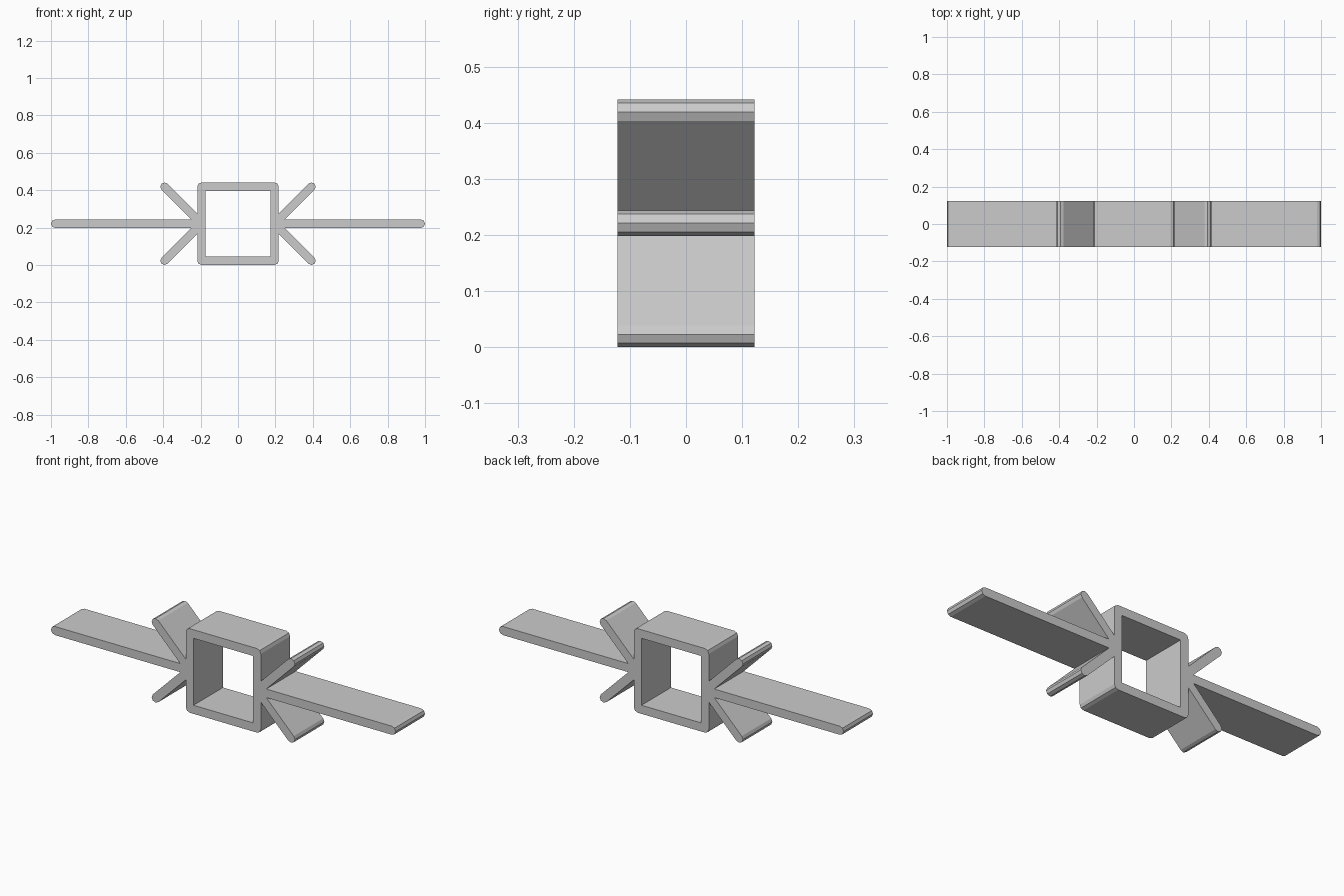
import bpy
from math import sin, cos, radians, sqrt

cube = bpy.data.objects.get("Cube")
if cube:
    bpy.data.objects.remove(cube, do_unlink=True)

HALF = 0.0225      # half thickness of every wall and fin
DEPTH = 0.122      # half depth along y
MID_Z = 0.221      # height of the symmetry plane
WALL_X = 0.195     # centre line of the side walls
WALL_Z = 0.198     # centre line of top and bottom walls, from the middle
TIP_X = 0.393      # centre of the diagonal fin tips

grey = bpy.data.materials.new("light grey")
grey.use_nodes = True
COLOUR = (0.6, 0.6, 0.6, 1)
grey.diffuse_color = COLOUR
grey.node_tree.nodes["Principled BSDF"].inputs["Base Color"].default_value = COLOUR


def arc(cx, cz, start, end):
    """Points of a faceted round, one every 45 degrees."""
    step = 45 if end > start else -45
    return [(cx + HALF * cos(radians(a)), cz + HALF * sin(radians(a)))
            for a in range(start, end + step, step)]


def extrude(name, loops):
    """Solid from closed x-z outlines; inner outlines become holes."""
    curve = bpy.data.curves.new(name + "_outline", "CURVE")
    curve.dimensions = "2D"
    curve.fill_mode = "BOTH"
    curve.extrude = DEPTH
    for loop in loops:
        spline = curve.splines.new("POLY")
        spline.points.add(len(loop) - 1)
        for point, (x, z) in zip(spline.points, loop):
            point.co = (x, z, 0, 1)
        spline.use_cyclic_u = True
    helper = bpy.data.objects.new(name + "_outline", curve)
    bpy.context.collection.objects.link(helper)
    bpy.context.view_layer.update()
    graph = bpy.context.evaluated_depsgraph_get()
    mesh = bpy.data.meshes.new_from_object(helper.evaluated_get(graph))
    bpy.data.objects.remove(helper, do_unlink=True)
    mesh.materials.clear()
    mesh.materials.append(grey)
    for poly in mesh.polygons:
        poly.use_smooth = False
    obj = bpy.data.objects.new(name, mesh)
    obj.rotation_euler.x = radians(90)
    obj.location.z = MID_Z
    bpy.context.collection.objects.link(obj)


# Square frame with rounded outer corners
outer = []
for sx, sz, start in ((1, 1, 0), (-1, 1, 90), (-1, -1, 180), (1, -1, 270)):
    outer += arc(sx * WALL_X, sz * WALL_Z, start, start + 90)
ix, iz = WALL_X - HALF, WALL_Z - HALF
inner = [(ix, iz), (ix, -iz), (-ix, -iz), (-ix, iz)]
extrude("square_frame", [outer, inner])

# Fin clusters: one long level fin between two diagonal ones
root = WALL_X + HALF
slant = HALF * sqrt(2)
upper = [(root, HALF + slant)]
upper += arc(TIP_X, WALL_Z, 135, -45)
upper += [(WALL_X + HALF + slant, HALF)]
upper += arc(1 - HALF, 0, 90, 0)
lower = [(x, -z) for x, z in reversed(upper[:-1])]
fins = upper + lower
extrude("left_fins", [fins])
extrude("right_fins", [[(-x, z) for x, z in reversed(fins)]])
